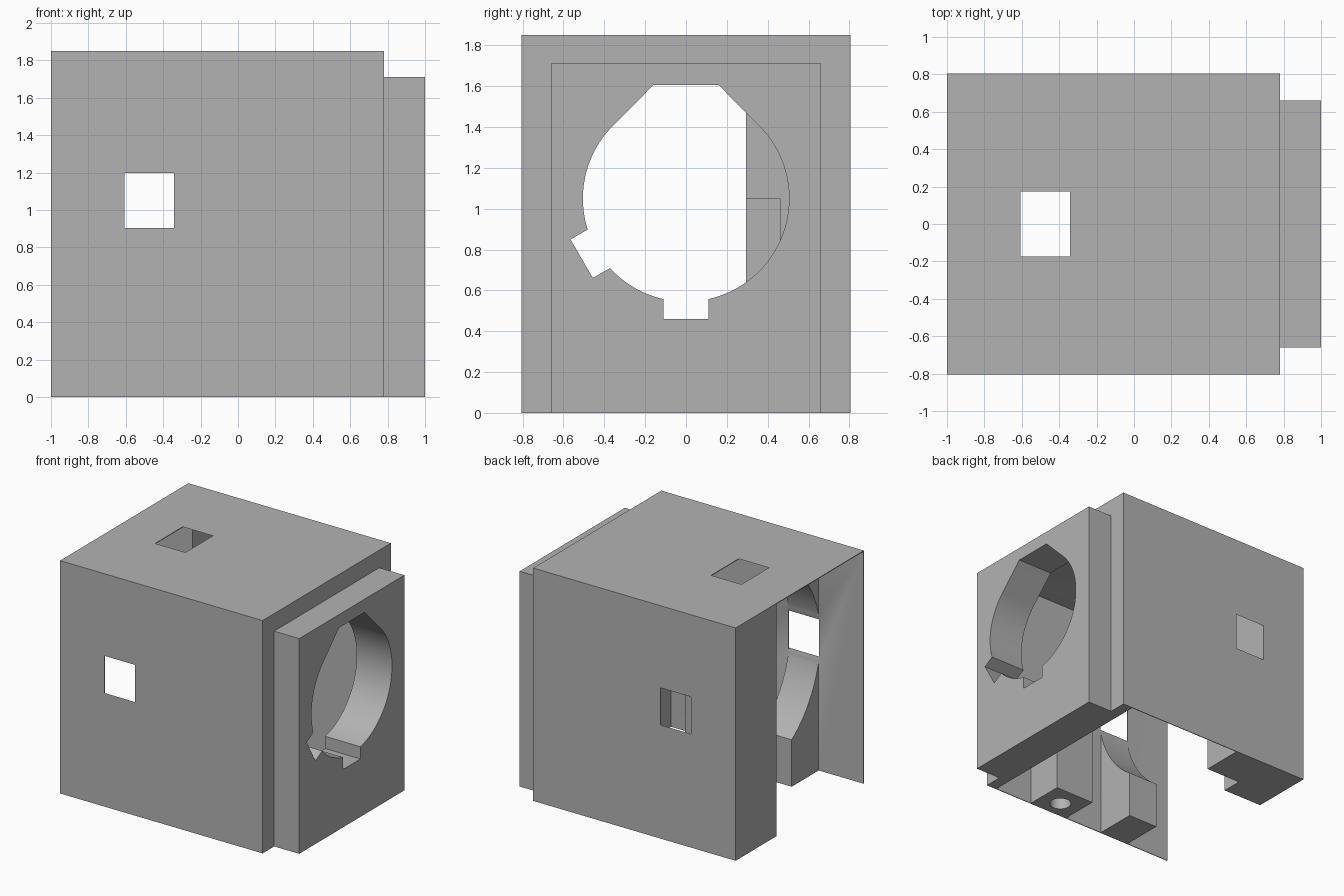
import bpy, bmesh, math
from mathutils import Matrix, Vector

cube = bpy.data.objects.get("Cube")
if cube:
    bpy.data.objects.remove(cube, do_unlink=True)

grey = bpy.data.materials.new("plain_grey")
grey.use_nodes = True
colour = (0.45, 0.45, 0.45, 1)
grey.diffuse_color = colour
grey.node_tree.nodes["Principled BSDF"].inputs["Base Color"].default_value = colour

AXIS_Z = 1.05      # height of the bore axis
WALL = 0.006       # thin outer skin


def finish(name, bm):
    bmesh.ops.recalc_face_normals(bm, faces=bm.faces)
    mesh = bpy.data.meshes.new(name)
    bm.to_mesh(mesh)
    bm.free()
    mesh.materials.append(grey)
    obj = bpy.data.objects.new(name, mesh)
    bpy.context.collection.objects.link(obj)
    return obj


def box(name, x, y, z):
    bm = bmesh.new()
    bmesh.ops.create_cube(bm, size=1)
    for v in bm.verts:
        for i, (lo, hi) in enumerate((x, y, z)):
            v.co[i] = lo if v.co[i] < 0 else hi
    return finish(name, bm)


def prism_x(name, outline, x0, x1):
    """Extrude a (y, z) outline along x."""
    bm = bmesh.new()
    face = bm.faces.new([bm.verts.new((x0, y, z)) for y, z in outline])
    ext = bmesh.ops.extrude_face_region(bm, geom=[face])
    for v in ext["geom"]:
        if isinstance(v, bmesh.types.BMVert):
            v.co.x = x1
    return finish(name, bm)


def arc(radius, start, end, steps):
    angles = [math.radians(start + (end - start) * i / steps) for i in range(steps + 1)]
    return [(radius * math.cos(a), AXIS_Z + radius * math.sin(a)) for a in angles]


def cut(target, cutter):
    mod = target.modifiers.new("cut", "BOOLEAN")
    mod.operation = "DIFFERENCE"
    mod.solver = "EXACT"
    mod.object = cutter
    bpy.context.view_layer.objects.active = target
    bpy.ops.object.modifier_apply(modifier=mod.name)
    bpy.data.objects.remove(cutter, do_unlink=True)


# Keyed teardrop opening: round bore, flat-topped peak, two key slots
def key(angle, radius=0.505, depth=0.59, half=0.109):
    out = Vector((math.cos(math.radians(angle)), math.sin(math.radians(angle))))
    side = Vector((-out.y, out.x))
    inner = math.sqrt(radius ** 2 - half ** 2)
    pts = [out * r + side * s for r, s in
           ((inner, -half), (depth, -half), (depth, half), (inner, half))]
    return [(p.x, p.y + AXIS_Z) for p in pts]


def opening():
    r, gap = 0.505, math.degrees(math.asin(0.109 / 0.505))
    peak = [(0.16, 1.605), (-0.16, 1.605)]
    return (peak + arc(r, 135, 210 - gap, 20)[:-1] + key(210)
            + arc(r, 210 + gap, 270 - gap, 10)[1:-1] + key(270)
            + arc(r, 270 + gap, 405, 36)[1:])


# Main housing
housing = box("housing", (-1, 0.78), (-0.805, 0.805), (0, 1.85))
inside = 0.805 - WALL
cut(housing, box("rear_pocket", (-1.2, -0.607), (-inside, 0.295), (-0.2, 1.85 - WALL)))
cut(housing, box("middle_pocket", (-0.342, 0.69), (-inside, inside), (-0.2, 1.85 - WALL)))

# Round groove that breaks through the skin as small windows
cut(housing, prism_x("groove", arc(0.8185, 0, 357.5, 143), -0.608, -0.341))
cut(housing, box("groove_slot", (-0.65, -0.3), (-0.46, 0.46), (-0.2, AXIS_Z)))
cut(housing, prism_x("bore", opening(), 0.6, 1.2))

# Raised front plate
plate = box("front_plate", (0.78, 1), (-0.66, 0.66), (0, 1.71))
cut(plate, prism_x("bore", opening(), 0.6, 1.2))

# Screw post on the front wall
post = box("screw_post", (0.0, 0.35), (-0.802, -0.49), (0, 0.62))
bm = bmesh.new()
bmesh.ops.create_cone(bm, cap_ends=True, segments=32, radius1=0.08, radius2=0.08,
                      depth=0.8, matrix=Matrix.Translation((0.175, -0.66, 0)))
cut(post, finish("screw_hole", bm))

# Smooth the round surfaces, keep edges sharp
for obj in (housing, plate, post):
    bpy.ops.object.select_all(action="DESELECT")
    obj.select_set(True)
    bpy.context.view_layer.objects.active = obj
    bpy.ops.object.shade_smooth_by_angle(angle=math.radians(25))
